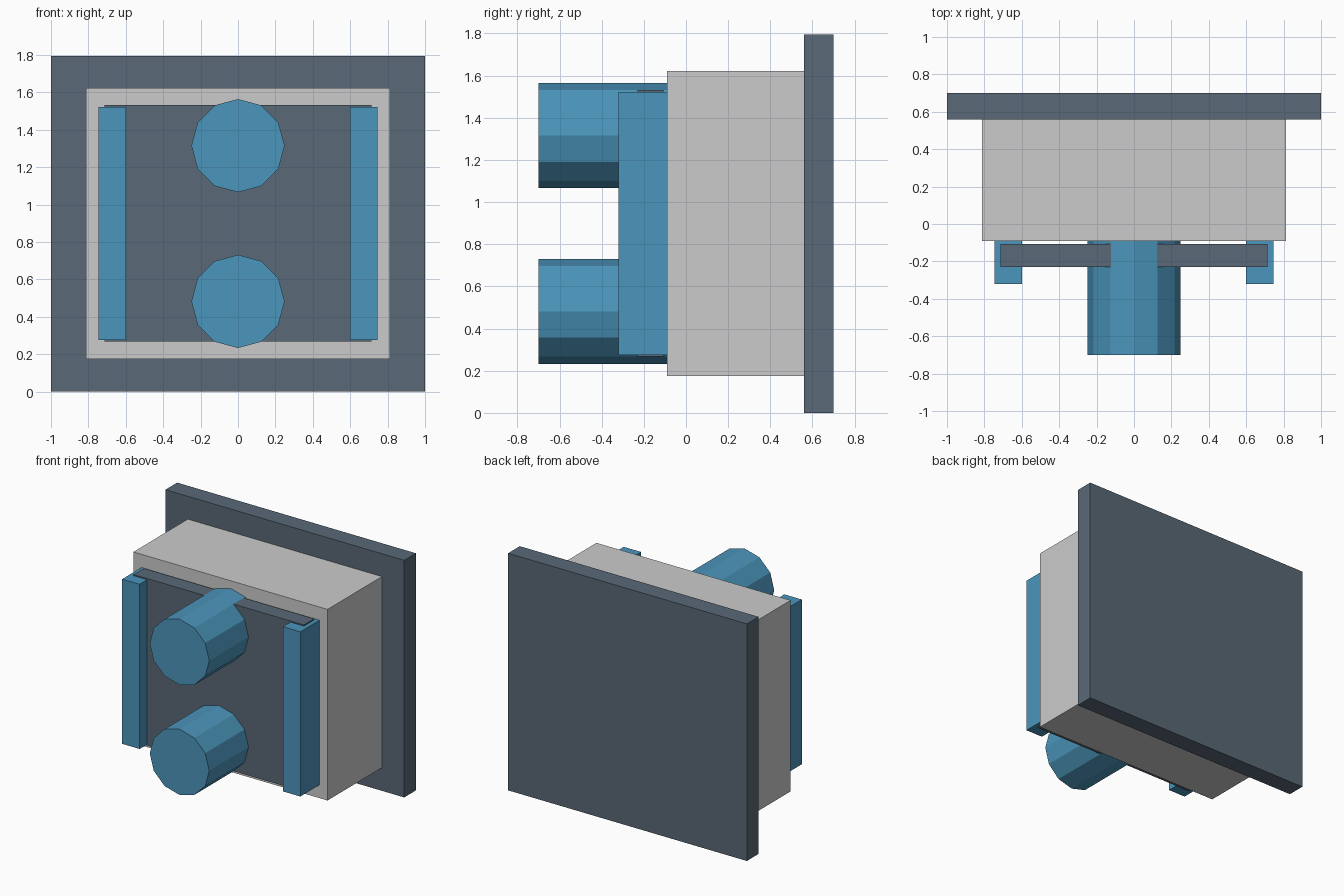
import bpy
import math

if "Cube" in bpy.data.objects:
    bpy.data.objects.remove(bpy.data.objects["Cube"])


def material(name, color):
    mat = bpy.data.materials.new(name)
    mat.diffuse_color = (*color, 1.0)
    mat.use_nodes = True
    mat.node_tree.nodes["Principled BSDF"].inputs["Base Color"].default_value = mat.diffuse_color
    return mat


dark = material("dark_slate", (0.10, 0.14, 0.18))
blue = material("blue", (0.07, 0.30, 0.50))


def finish(name, mat):
    obj = bpy.context.object
    obj.name = name
    bpy.ops.object.transform_apply(location=False, rotation=True, scale=True)
    if mat:
        obj.data.materials.append(mat)
    return obj


def box(name, x, y, z, mat=None):
    """Box from (min, max) ranges on each axis."""
    ranges = (x, y, z)
    bpy.ops.mesh.primitive_cube_add(size=1, location=[(a + b) / 2 for a, b in ranges])
    bpy.context.object.scale = [b - a for a, b in ranges]
    return finish(name, mat)


def peg(name, z, mat):
    """Twelve-sided peg pointing forward."""
    front, back = -0.70, -0.09
    bpy.ops.mesh.primitive_cylinder_add(
        vertices=12, radius=0.249, depth=back - front,
        location=(0, (front + back) / 2, z), rotation=(math.pi / 2, 0, 0))
    return finish(name, mat)


# Wall plate and housing
box("back_plate", (-1, 1), (0.56, 0.70), (0, 1.795), dark)
box("housing", (-0.813, 0.813), (-0.09, 0.56), (0.175, 1.622))

# Front panel, standing just clear of the housing
box("front_panel", (-0.713, 0.713), (-0.23, -0.107), (0.267, 1.531), dark)

# Side rails
for side, label in ((-1, "left"), (1, "right")):
    xs = sorted((side * 0.60, side * 0.746))
    box(label + "_rail", xs, (-0.32, -0.09), (0.275, 1.522), blue)

# Pegs
peg("upper_peg", 1.315, blue)
peg("lower_peg", 0.482, blue)
